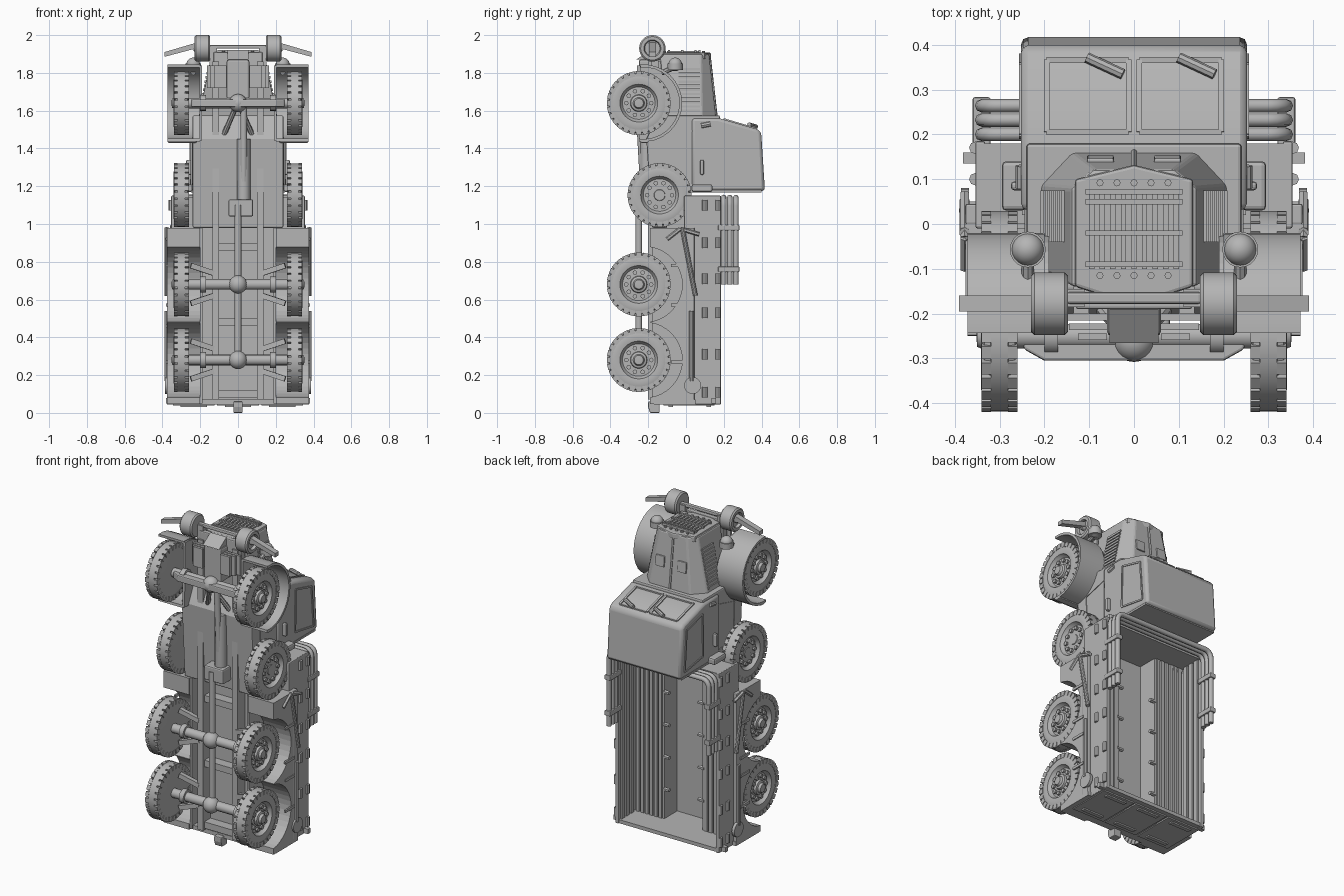
import bpy, bmesh, math
from mathutils import Vector, Matrix

old = bpy.data.objects.get("Cube")
if old:
    bpy.data.objects.remove(old)

GREY = (0.46, 0.46, 0.46, 1)
mat = bpy.data.materials.new("plain grey")
mat.use_nodes = True
mat.diffuse_color = GREY
mat.node_tree.nodes["Principled BSDF"].inputs["Base Color"].default_value = GREY


def finish(name, bm, mirror=False, bevel=0, smooth=False):
    bmesh.ops.recalc_face_normals(bm, faces=bm.faces)
    me = bpy.data.meshes.new(name)
    bm.to_mesh(me)
    bm.free()
    ob = bpy.data.objects.new(name, me)
    bpy.context.collection.objects.link(ob)
    me.materials.append(mat)
    if bevel:
        m = ob.modifiers.new("Bevel", "BEVEL")
        m.width, m.segments = bevel, 2
    if mirror:
        ob.modifiers.new("Mirror", "MIRROR").use_mirror_merge = False
    if smooth:
        bpy.ops.object.select_all(action="DESELECT")
        ob.select_set(True)
        bpy.context.view_layer.objects.active = ob
        bpy.ops.object.shade_smooth_by_angle(angle=math.radians(35))
    return ob


def add_box(bm, x, y, z, turn=Matrix()):
    c = Vector((sum(x) / 2, sum(y) / 2, sum(z) / 2))
    d = Matrix.Diagonal((x[1] - x[0], y[1] - y[0], z[1] - z[0], 1))
    bmesh.ops.create_cube(bm, size=1, matrix=turn @ Matrix.Translation(c) @ d)


def box(name, x, y, z, mirror=False, bevel=0):
    bm = bmesh.new()
    add_box(bm, x, y, z)
    return finish(name, bm, mirror, bevel)


def add_rod(bm, p, q, r, n=12):
    p, q = Vector(p), Vector(q)
    m = Matrix.Translation((p + q) / 2) @ (q - p).to_track_quat("Z", "Y").to_matrix().to_4x4()
    if n == 4:
        m = m @ Matrix.Rotation(math.pi / 4, 4, "Z")
    bmesh.ops.create_cone(bm, cap_ends=True, segments=n, radius1=r, radius2=r,
                          depth=(q - p).length, matrix=m)


def rods(name, pairs, r, n=12, mirror=False):
    bm = bmesh.new()
    for p, q in pairs:
        add_rod(bm, p, q, r, n)
    return finish(name, bm, mirror, smooth=n > 6)


def loft(name, a, b, mirror=False, bevel=0, smooth=False):
    """Solid between two matching loops of points."""
    bm = bmesh.new()
    va, vb = [bm.verts.new(p) for p in a], [bm.verts.new(p) for p in b]
    bm.faces.new(va)
    bm.faces.new(vb[::-1])
    for i in range(len(a)):
        j = (i + 1) % len(a)
        bm.faces.new((va[i], va[j], vb[j], vb[i]))
    return finish(name, bm, mirror, bevel, smooth)


def slab(name, x0, x1, prof, **kw):
    """Extrude a (y, z) profile along x."""
    return loft(name, [(x0, *p) for p in prof], [(x1, *p) for p in prof], **kw)


def lathe(bm, prof, y, z, n=40):
    """Spin an (x, radius) profile around an axle."""
    vs = [bm.verts.new((x, y + r, z)) for x, r in prof]
    es = [bm.edges.new(e) for e in zip(vs, vs[1:])]
    bmesh.ops.spin(bm, geom=vs + es, cent=(0, y, z), axis=(1, 0, 0), angle=math.tau, steps=n)
    bmesh.ops.remove_doubles(bm, verts=bm.verts, dist=0.0003)


def ball(name, c, r, mirror=False):
    bm = bmesh.new()
    bmesh.ops.create_uvsphere(bm, u_segments=20, v_segments=12, radius=r, matrix=Matrix.Translation(c))
    return finish(name, bm, mirror, smooth=True)


def polar(y, z, r, a):
    return y + r * math.cos(a), z + r * math.sin(a)


# Wheels: tyre, rim, hub, studs and tread blocks on both shoulders
TYRE = [(0.262, 0), (0.262, 0.14), (0.266, 0.155), (0.28, 0.159), (0.281, 0.168), (0.319, 0.168),
        (0.32, 0.159), (0.334, 0.155), (0.338, 0.14), (0.341, 0.12), (0.338, 0.1), (0.325, 0.094),
        (0.316, 0.086)]
HUB = [(0.318, 0.045), (0.332, 0.042), (0.336, 0.03), (0.35, 0.024), (0.352, 0)]
FLAT = [(0.318, 0.03), (0.322, 0.028), (0.322, 0)]
AXLES = (1.64, 0.68, 0.28)
WY = -0.25
for name, y, z, hub in [("front_wheel", WY, AXLES[0], HUB), ("spare_wheel", -0.14, 1.153, FLAT),
                        ("middle_wheel", WY, AXLES[1], HUB), ("rear_wheel", WY, AXLES[2], HUB)]:
    bm = bmesh.new()
    lathe(bm, TYRE + hub, y, z)
    for i in range(10):
        cy, cz = polar(y, z, 0.066, math.tau * i / 10)
        add_rod(bm, (0.31, cy, cz), (0.329, cy, cz), 0.012, 8)
    for i in range(28):
        turn = Matrix.Translation((0, y, z)) @ Matrix.Rotation(math.tau * i / 28, 4, "X")
        for x0 in (0.26, 0.319):
            add_box(bm, (x0, x0 + 0.021), (0.14, 0.169), (-0.0145, 0.0145), turn)
    finish(name, bm, True, smooth=True)

# Axles, differentials, radius arms and drive line
for z in AXLES:
    rods("axle", [((-0.27, WY, z), (0.27, WY, z))], 0.028, 14)
    ball("differential", (0, WY - 0.01, z), 0.048)
    rods("axle_flange", [((0.17, WY, z), (0.2, WY, z))], 0.042, 14, True)
for z in AXLES[1:]:
    rods("radius_arm", [((0.25, -0.21, z + s * 0.1), (0.13, -0.19, z + s * 0.06)) for s in (1, -1)], 0.02, 4, True)
BEAM = [(0.26, -0.23), (0.245, -0.28), (0.2, -0.305), (-0.2, -0.305), (-0.245, -0.28), (-0.26, -0.23)]
loft("front_axle_beam", [(*p, 1.62) for p in BEAM], [(*p, 1.66) for p in BEAM], bevel=0.006)
rods("drive_shaft", [((0, WY, 0.28), (0, WY, 1.1)), ((0.03, -0.22, 1.1), (0.03, WY, 1.64))], 0.018)
rods("gear_tube", [((0.03, -0.21, 1.12), (0.03, -0.21, 1.45))], 0.035)
box("transfer_case", (-0.05, 0.08), (-0.26, -0.14), (1.04, 1.13), bevel=0.008)
box("engine_sump", (-0.06, 0.06), (-0.25, -0.1), (1.66, 1.87), bevel=0.01)
loft("sump_nose", [(x, y, 1.87) for x, y in ((-.055, -.265), (.055, -.265), (.055, -.19), (-.055, -.19))],
     [(-.055, -.25, 1.88), (.055, -.25, 1.88), (.055, -.19, 1.92), (-.055, -.19, 1.92)])
rods("front_brace", [((0.02, WY, 1.6), (0.08, -0.18, 1.46))], 0.014, 8, True)
box("chassis_rail", (0.1, 0.135), (-0.2, -0.1), (0.07, 1.86), True)
for z in (0.1, 0.48, 0.88, 1.22, 1.48, 1.78):
    box("cross_member", (-0.12, 0.12), (-0.185, -0.11), (z - 0.02, z + 0.02))
for i in range(3):
    box("leaf_spring", (0.06, 0.165 - i * 0.02), (-0.215 - i * 0.022, -0.2 - i * 0.022), (1.72, 1.84), True)
slab("tow_hook", -0.025, 0.025, [(-0.19, 0), (-0.14, 0), (-0.14, 0.06), (-0.2, 0.06), (-0.2, 0.03)], bevel=0.005)

# Cab
slab("cab_roof", -0.252, 0.252, [(0.03, 1.175), (0.418, 1.175), (0.398, 1.485), (0.375, 1.503),
                                 (0.175, 1.56), (0.03, 1.56)], bevel=0.016, smooth=True)
slab("cab_body", -0.24, 0.24, [(0.18, 1.575), (-0.15, 1.575), (-0.21, 1.45), (-0.18, 0.98),
                               (-0.1, 0.98), (-0.1, 1.16), (0.18, 1.18)], bevel=0.008)
box("cab_back_rail", (-0.25, 0.25), (0.02, 0.4), (1.168, 1.18))


def screen(x, t):
    """Point on the sloped windscreen."""
    return (x, 0.19 + 0.185 * t, 1.556 - 0.054 * t)


PANE = [(0.012, 0.08), (0.195, 0.08), (0.195, 0.95), (0.012, 0.95)]
rods("windscreen_frame", [(screen(*p), screen(*q)) for p, q in zip(PANE, PANE[1:] + PANE[:1])], 0.009, 4, True)
LIFT = Vector((0, 0, 0.012))
rods("wiper", [(Vector(screen(x, 0.98)) + LIFT, Vector(screen(x + 0.08, 0.78)) + LIFT) for x in (-0.105, 0.1)], 0.012, 8)
SIDE = [(0.2, 1.5), (0.355, 1.46), (0.375, 1.21), (0.195, 1.24)]
rods("door_window_frame", [((0.252, *p), (0.252, *q)) for p, q in zip(SIDE, SIDE[1:] + SIDE[:1])], 0.007, 4, True)
DOOR = [(0.18, 1.53), (-0.13, 1.45), (-0.12, 1.22), (0.18, 1.2)]
rods("door_seam", [((0.241, *p), (0.241, *q)) for p, q in zip(DOOR, DOOR[1:] + DOOR[:1])], 0.004, 4, True)
box("door_handle", (0.24, 0.275), (0.075, 0.095), (1.26, 1.34), True, 0.008)
rods("door_hinge", [((0.25, 0.08, 1.52), (0.25, 0.13, 1.53))], 0.014, 8, True)
box("side_locker", (0.24, 0.295), (0.03, 0.14), (1.17, 1.21), True, 0.01)

# Bonnet, louvres and grille
REAR = [(-0.21, -0.1), (-0.21, 0.085), (-0.14, 0.16), (0.14, 0.16), (0.21, 0.085), (0.21, -0.1)]
NOSE = [(-0.14, -0.14), (-0.14, 0.08), (-0.09, 0.122), (0.09, 0.122), (0.14, 0.08), (0.14, -0.14)]
loft("bonnet", [(x, y, 1.56) for x, y in REAR], [(x, y, 1.9) for x, y in NOSE], bevel=0.008)
louvres = []
for i in range(11):
    z = 1.6 + i * 0.022
    x = 0.21 - 0.07 * (z - 1.56) / 0.34
    louvres.append(((x, -0.04, z), (x, 0.075, z)))
rods("bonnet_louvres", louvres, 0.009, 4, True)
rods("bonnet_ridge", [((0, 0.159, 1.575), (0, 0.122, 1.9))], 0.008, 6)
HATCH = [(0.138, 1.69), (0.154, 1.69), (0.147, 1.755), (0.131, 1.755)]
slab("bonnet_hatch", 0.045, 0.105, HATCH, mirror=True, bevel=0.004)
SHELL = [(-0.132, -0.14), (-0.06, -0.163), (0.06, -0.163), (0.132, -0.14), (0.132, 0.1), (0, 0.132), (-0.132, 0.1)]
loft("grille_shell", [(x, y, 1.87) for x, y in SHELL], [(x, y, 1.908) for x, y in SHELL], bevel=0.008)
bm = bmesh.new()
for i in range(9):
    add_box(bm, (-0.1 + i * 0.0235, -0.088 + i * 0.0235), (-0.1, 0.075), (1.9, 1.916))
for y in (-0.09, -0.02, 0.05, 0.072):
    add_box(bm, (-0.108, 0.108), (y - 0.006, y + 0.006), (1.9, 1.922))
for i in range(5):
    for y in (-0.115, 0.092):
        add_rod(bm, (0.038 * (i - 2), y, 1.9), (0.038 * (i - 2), y, 1.916), 0.008, 8)
finish("grille_bars", bm)

# Front mudguards, lamps and bumper with rollers
arc = [math.radians(95 - i * 12) for i in range(17)]
FY, FZ = -0.225, 1.64
slab("mudguard", 0.2, 0.372, [polar(FY, FZ, 0.205, a) for a in arc] + [polar(FY, FZ, 0.19, a) for a in arc[::-1]],
     mirror=True, smooth=True)
slab("mudguard_inner_wall", 0.19, 0.205, [polar(FY, FZ, 0.2, a) for a in arc], mirror=True)
box("mudguard_foot", (0.22, 0.372), (-0.24, -0.2), (1.43, 1.45), True, 0.005)
ball("headlamp", (0.237, -0.057, 1.845), 0.036, True)
rods("headlamp_shell", [((0.237, -0.057, 1.815), (0.237, -0.057, 1.85))], 0.04, 20, True)
rods("headlamp_stalk", [((0.237, -0.06, 1.83), (0.237, -0.13, 1.8))], 0.014, 8, True)
bm = bmesh.new()
lathe(bm, [(0.147, 0), (0.147, 0.045), (0.147, 0.062), (0.155, 0.07), (0.222, 0.07), (0.23, 0.062),
           (0.23, 0.045), (0.215, 0.04), (0.215, 0.018), (0.235, 0.015), (0.235, 0)], -0.178, 1.93)
finish("bumper_roller", bm, True, smooth=True)
box("bumper_bar", (-0.15, 0.15), (-0.178, -0.152), (1.928, 1.948), bevel=0.006)
loft("bumper_end", [(0.22, y, z) for y, z in ((-.195, 1.93), (-.16, 1.93), (-.16, 1.96), (-.195, 1.96))],
     [(0.39, y, z) for y, z in ((-.195, 1.885), (-.16, 1.885), (-.16, 1.91), (-.195, 1.91))], mirror=True)
box("bumper_bracket", (0.11, 0.15), (-0.185, -0.145), (1.8, 1.94), True)
box("tow_block", (-0.13, 0.13), (-0.19, -0.16), (1.83, 1.91), bevel=0.006)

# Cargo bed: trough, slatted sides, walls and tailgate
box("bed_floor", (-0.2, 0.2), (-0.125, -0.1), (0.05, 1.14))
box("bench_front", (0.13, 0.143), (-0.11, 0.025), (0.05, 1.14), True)
box("bench_base", (0.14, 0.34), (-0.01, 0.015), (0.05, 1.14), True)
bm = bmesh.new()
for i in range(6):
    add_box(bm, (0.145 + i * 0.031, 0.166 + i * 0.031), (0.01, 0.03), (0.06, 1.13))
for y in (0.06, 0.105, 0.15):
    add_box(bm, (0.322, 0.335), (y - 0.015, y + 0.015), (0.06, 1.13))
finish("bed_slats", bm, True)
rods("bench_hooks", [((0.14, 0.018, z), (0.1, 0.018, z)) for z in (0.25, 0.45, 0.65, 0.85)], 0.012, 6, True)
box("bed_side", (0.332, 0.354), (-0.01, 0.185), (0.045, 1.15), True, 0.005)
box("bed_front_wall", (-0.35, 0.35), (0.0, 0.18), (1.125, 1.15))
box("bed_front_lower_wall", (-0.24, 0.24), (-0.125, 0.0), (1.125, 1.15))
box("tailgate", (-0.354, 0.354), (0.0, 0.18), (0.048, 0.07))
box("tailgate_sill", (-0.376, 0.376), (-0.17, 0.05), (0.045, 0.07))
bm = bmesh.new()
for x in (-0.235, 0, 0.235):
    add_box(bm, (x - 0.11, x + 0.11), (-0.12, 0.15), (0.04, 0.05))
    for y in (-0.08, 0.12):
        add_box(bm, (x - 0.07, x + 0.07), (y - 0.012, y + 0.012), (0.032, 0.045))
finish("tailgate_panels", bm)

# Lower side bodies with wheel arches cut out
side = box("lower_side", (0.2, 0.376), (-0.19, 0.0), (0.046, 0.98))
bm = bmesh.new()
for z in AXLES[1:]:
    add_rod(bm, (0.15, -0.22, z), (0.5, -0.22, z), 0.2, 40)
cutter = finish("arch_cutter", bm)
cutter.hide_render = True
cutter.hide_viewport = True
cut = side.modifiers.new("Arches", "BOOLEAN")
cut.object, cut.operation = cutter, "DIFFERENCE"
side.modifiers.new("Mirror", "MIRROR")
box("wheel_well_wall", (0.188, 0.2), (-0.18, 0.0), (0.05, 0.98), True)
box("side_ledge", (0.345, 0.376), (-0.002, 0.045), (0.046, 0.98), True, 0.005)
bm = bmesh.new()
for z in (0.11, 0.31, 0.53, 0.71, 0.9, 1.1):
    for y in (0.1, 0.17):
        add_rod(bm, (0.354, y, z - 0.028), (0.354, y, z + 0.028), 0.014, 8)
finish("side_cleats", bm, True)
box("side_hinge_blocks", (0.35, 0.382), (0.135, 0.16), (0.05, 0.08), True)
for z in (0.27, 0.46, 0.57, 0.78):
    box("side_strap", (0.37, 0.381), (-0.08, 0.01), (z - 0.008, z + 0.008), True)

# Hand tools on the sides
TX = 0.378
rods("pick_handle", [((TX, -0.02, 0.98), (TX, 0.05, 0.62))], 0.012, 10, True)
rods("pick_head", [((TX, -0.1, 0.92), (TX, -0.03, 0.975)), ((TX, -0.03, 0.975), (TX, 0.07, 0.945))], 0.011, 6, True)
rods("shovel_handle", [((TX, 0.03, 0.54), (TX, 0.03, 0.17))], 0.013, 10, True)
rods("shovel_blade", [((0.368, 0.035, 0.145), (0.386, 0.035, 0.145))], 0.045, 20, True)

# Stowed canopy hoops laid over the front of the bed
for y in (0.2, 0.232, 0.264):
    cu = bpy.data.curves.new("canopy_hoop", "CURVE")
    cu.dimensions, cu.bevel_depth, cu.bevel_resolution = "3D", 0.015, 2
    sp = cu.splines.new("POLY")
    bend = [(0.3 + 0.04 * math.cos(a), 1.095 + 0.045 * math.sin(a)) for a in (0, 0.4, 0.8, 1.2, 1.57)]
    right = [(0.34, 0.68)] + bend
    path = right + [(-x, z) for x, z in right[::-1]]
    sp.points.add(len(path) - 1)
    for pt, (x, z) in zip(sp.points, path):
        pt.co = (x, y, z, 1)
    cu.use_fill_caps = True
    cu.materials.append(mat)
    bpy.context.collection.objects.link(bpy.data.objects.new("canopy_hoop", cu))
for z in (0.76, 0.98):
    box("hoop_clamp", (0.32, 0.36), (0.17, 0.283), (z - 0.015, z + 0.015), True, 0.005)
